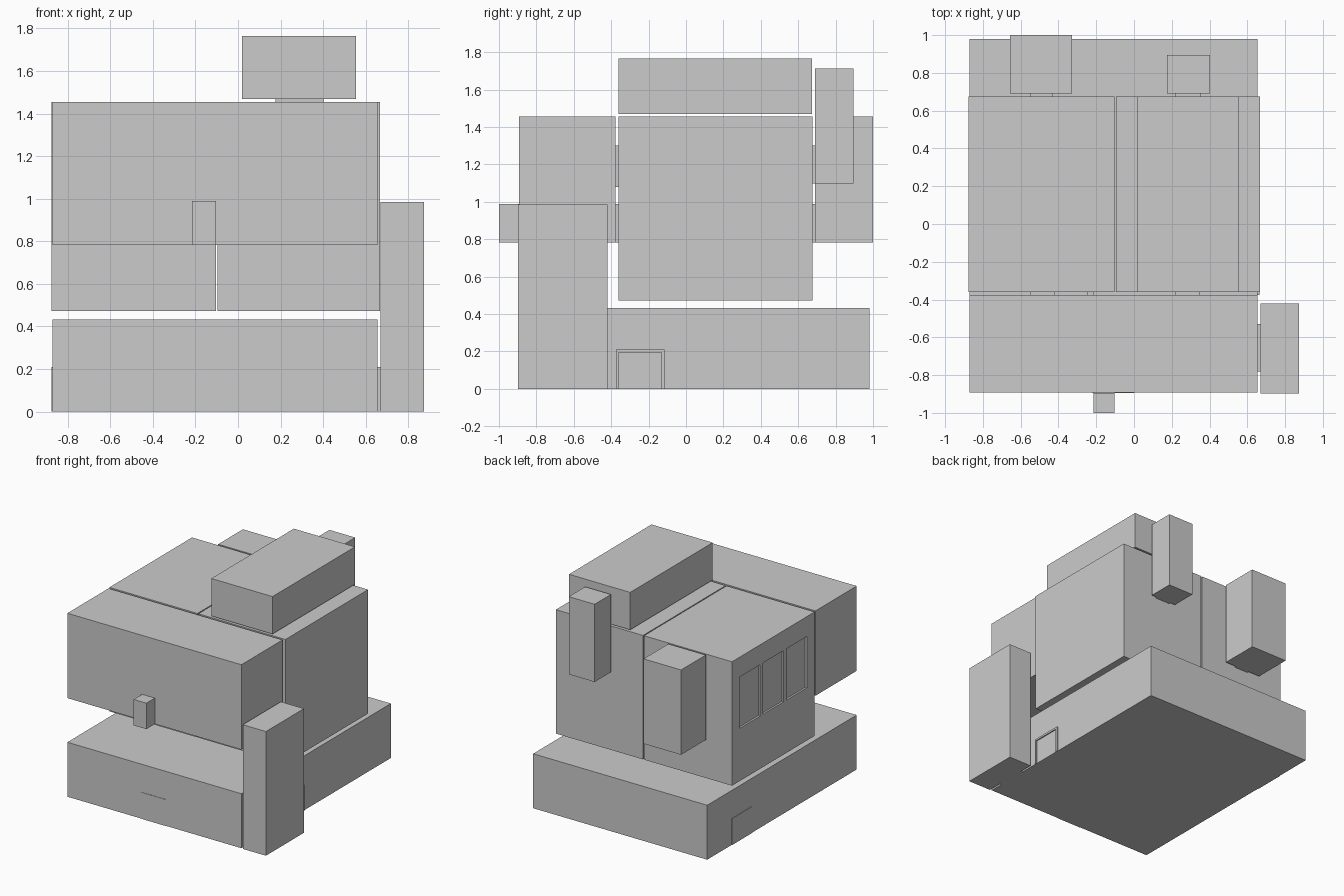
import bpy

if "Cube" in bpy.data.objects:
    bpy.data.objects.remove(bpy.data.objects["Cube"])

wall = bpy.data.materials.new("plain grey")
wall.diffuse_color = (0.6, 0.6, 0.6, 1)
wall.use_nodes = True
wall.node_tree.nodes["Principled BSDF"].inputs["Base Color"].default_value = wall.diffuse_color


def box(name, x, y, z):
    """Axis-aligned box given its (min, max) range on each axis."""
    bpy.ops.mesh.primitive_cube_add(size=1, location=[(a + b) / 2 for a, b in (x, y, z)])
    ob = bpy.context.object
    ob.name = name
    ob.scale = [b - a for a, b in (x, y, z)]
    bpy.ops.object.transform_apply(location=False, rotation=False, scale=True)
    ob.data.materials.append(wall)
    return ob


# Main volumes of the house
box("ground_storey", (-0.872, 0.655), (-0.893, 0.98), (0, 0.432))
left_block = box("left_block", (-0.877, -0.104), (-0.36, 0.676), (0.472, 1.455))
box("right_block", (-0.096, 0.668), (-0.36, 0.676), (0.472, 1.455))
box("front_block", (-0.872, 0.655), (-0.893, -0.377), (0.782, 1.455))
box("roof_block", (0.018, 0.555), (-0.36, 0.674), (1.468, 1.765))

# Smaller attached volumes
box("side_tower", (0.67, 0.873), (-0.897, -0.42), (0, 0.985))
box("front_bay", (-0.215, -0.104), (-1.0, -0.894), (0.782, 0.988))
box("back_bay", (-0.657, -0.328), (0.69, 1.0), (0.782, 1.455))
box("back_chimney", (0.175, 0.402), (0.69, 0.895), (1.097, 1.713))

# Three recessed windows in the left wall
for i in range(3):
    y = 0.58 - 0.294 * i
    cutter = box(f"window_cutter_{i}", (-0.95, -0.862), (y - 0.255, y), (0.89, 1.297))
    cutter.hide_render = True
    cutter.hide_viewport = True
    cut = left_block.modifiers.new(f"window_{i}", 'BOOLEAN')
    cut.operation = 'DIFFERENCE'
    cut.solver = 'EXACT'
    cut.object = cutter

# Thin doors on the ground storey
box("front_door", (-0.22, 0.0), (-0.896, -0.89), (0, 0.21))
box("left_door", (-0.876, -0.87), (0.42, 0.674), (0, 0.21))

# Door frame on the right side
box("frame_post_front", (0.65, 0.664), (-0.375, -0.36), (0, 0.21))
box("frame_post_back", (0.65, 0.664), (-0.13, -0.115), (0, 0.21))
box("frame_lintel", (0.65, 0.664), (-0.36, -0.13), (0.195, 0.21))

# Small links bridging the gaps between volumes
box("tower_link", (0.65, 0.675), (-0.78, -0.53), (0.0, 0.21))
box("bay_link", (-0.55, -0.43), (0.67, 0.695), (0.782, 0.988))
box("chimney_link", (0.22, 0.355), (0.67, 0.695), (1.097, 1.3))
for i, x in enumerate((-0.55, 0.22)):
    box(f"front_link_{i}", (x, x + 0.13), (-0.38, -0.355), (1.08, 1.3))
box("front_low_link", (-0.25, -0.215), (-0.38, -0.355), (0.782, 0.988))
